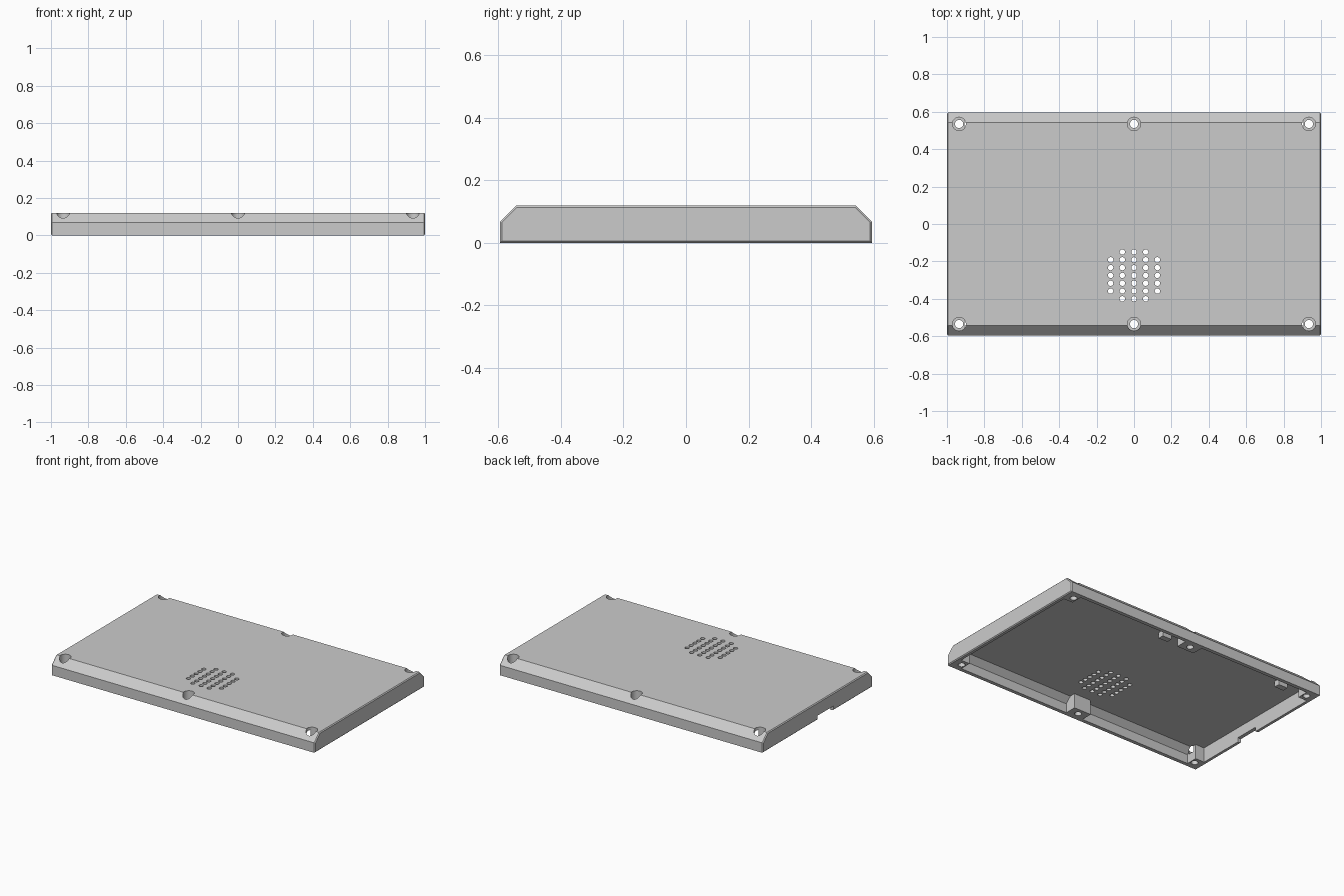
import bpy
import bmesh
import math

cube = bpy.data.objects.get("Cube")
if cube:
    bpy.data.objects.remove(cube)

# Overall sizes
HALF_Y, HEIGHT, SLOPE = 0.595, 0.12, 0.052
WALL, CEILING = 0.025, 0.1
SCREW_X, SCREW_Y = (-0.935, 0, 0.935), (-0.535, 0.535)

grey = bpy.data.materials.new("Matte grey")
grey.use_nodes = True
grey.diffuse_color = (0.6, 0.6, 0.6, 1)
grey.node_tree.nodes["Principled BSDF"].inputs["Base Color"].default_value = (0.6, 0.6, 0.6, 1)


def make_object(name, bm):
    bmesh.ops.recalc_face_normals(bm, faces=bm.faces)
    mesh = bpy.data.meshes.new(name)
    bm.to_mesh(mesh)
    bm.free()
    mesh.materials.append(grey)
    obj = bpy.data.objects.new(name, mesh)
    bpy.context.collection.objects.link(obj)
    return obj


def prism(name, half_x, half_y, bottom, shoulder, top, slope, bevel=0):
    """Extrude a chamfered roof profile along x."""
    profile = [(-half_y, bottom), (half_y, bottom), (half_y, shoulder),
               (half_y - slope, top), (slope - half_y, top), (-half_y, shoulder)]
    bm = bmesh.new()
    face = bm.faces.new([bm.verts.new((-half_x, y, z)) for y, z in profile])
    new = bmesh.ops.extrude_face_region(bm, geom=[face])["geom"]
    moved = [v for v in new if isinstance(v, bmesh.types.BMVert)]
    bmesh.ops.translate(bm, verts=moved, vec=(2 * half_x, 0, 0))
    if bevel:
        bmesh.ops.recalc_face_normals(bm, faces=bm.faces)
        ends = [e for e in bm.edges if abs(e.verts[0].co.x - e.verts[1].co.x) < 0.001]
        bmesh.ops.bevel(bm, geom=ends, offset=bevel, segments=1, affect='EDGES')
    return make_object(name, bm)


def boxes(name, items):
    """Boxes given as (x, y, width, depth, bottom, top)."""
    bm = bmesh.new()
    for x, y, w, d, low, high in items:
        verts = bmesh.ops.create_cube(bm, size=1)["verts"]
        bmesh.ops.scale(bm, verts=verts, vec=(w, d, high - low))
        bmesh.ops.translate(bm, verts=verts, vec=(x, y, (low + high) / 2))
    return make_object(name, bm)


def cylinders(name, spots, radius, low, high, sides):
    bm = bmesh.new()
    for x, y in spots:
        verts = bmesh.ops.create_cone(bm, cap_ends=True, segments=sides, radius1=radius,
                                      radius2=radius, depth=high - low)["verts"]
        bmesh.ops.translate(bm, verts=verts, vec=(x, y, (low + high) / 2))
    return make_object(name, bm)


def subtract(target, cutter):
    mod = target.modifiers.new("Cut", 'BOOLEAN')
    mod.operation, mod.solver, mod.object = 'DIFFERENCE', 'EXACT', cutter
    bpy.context.view_layer.update()
    graph = bpy.context.evaluated_depsgraph_get()
    mesh = bpy.data.meshes.new_from_object(target.evaluated_get(graph))
    target.modifiers.clear()
    target.data = mesh
    bpy.data.objects.remove(cutter)


# Outer shell with sloped long edges and fine bevels round the ends
shell = prism("enclosure_shell", 1, HALF_Y, 0, HEIGHT - SLOPE, HEIGHT, SLOPE, 0.006)

# Hollow underside, leaving screw bosses and two hanging tabs
cavity = prism("cavity", 1 - WALL, HALF_Y - WALL, -0.1, 0.062, CEILING, 0.038)
screws = [(x, y) for x in SCREW_X for y in SCREW_Y]
subtract(cavity, boxes("bosses", [(x * 1.04, y * 1.05, 0.13, 0.14, -0.2, 0.2)
                                  for x, y in screws]))
subtract(cavity, boxes("tabs", [(x, 0.436, 0.07, 0.04, 0.06, 0.2) for x in (0.116, -0.815)]))
subtract(shell, cavity)

# Screw holes with wide recesses from above
subtract(shell, cylinders("screw_holes", screws, 0.022, -0.1, 0.3, 32))
subtract(shell, cylinders("screw_recesses", screws, 0.036, 0.06, 0.3, 32))

# Speaker grille: a grid of holes without its corners
grille = [(i * 0.0625, -0.275 + j * 0.0417) for i in range(-2, 3) for j in range(-3, 4)
          if not (abs(i) == 2 and abs(j) == 3)]
subtract(shell, cylinders("grille_holes", grille, 0.0145, 0.05, 0.3, 16))

# Cable notch in the lower edge of one end
subtract(shell, boxes("notch", [(-1, -0.083, 0.1, 0.17, -0.1, 0.03)]))

# Keep hard edges crisp and hole walls smooth
bpy.ops.object.select_all(action='DESELECT')
shell.select_set(True)
bpy.context.view_layer.objects.active = shell
bpy.ops.object.shade_smooth_by_angle(angle=math.radians(30))
